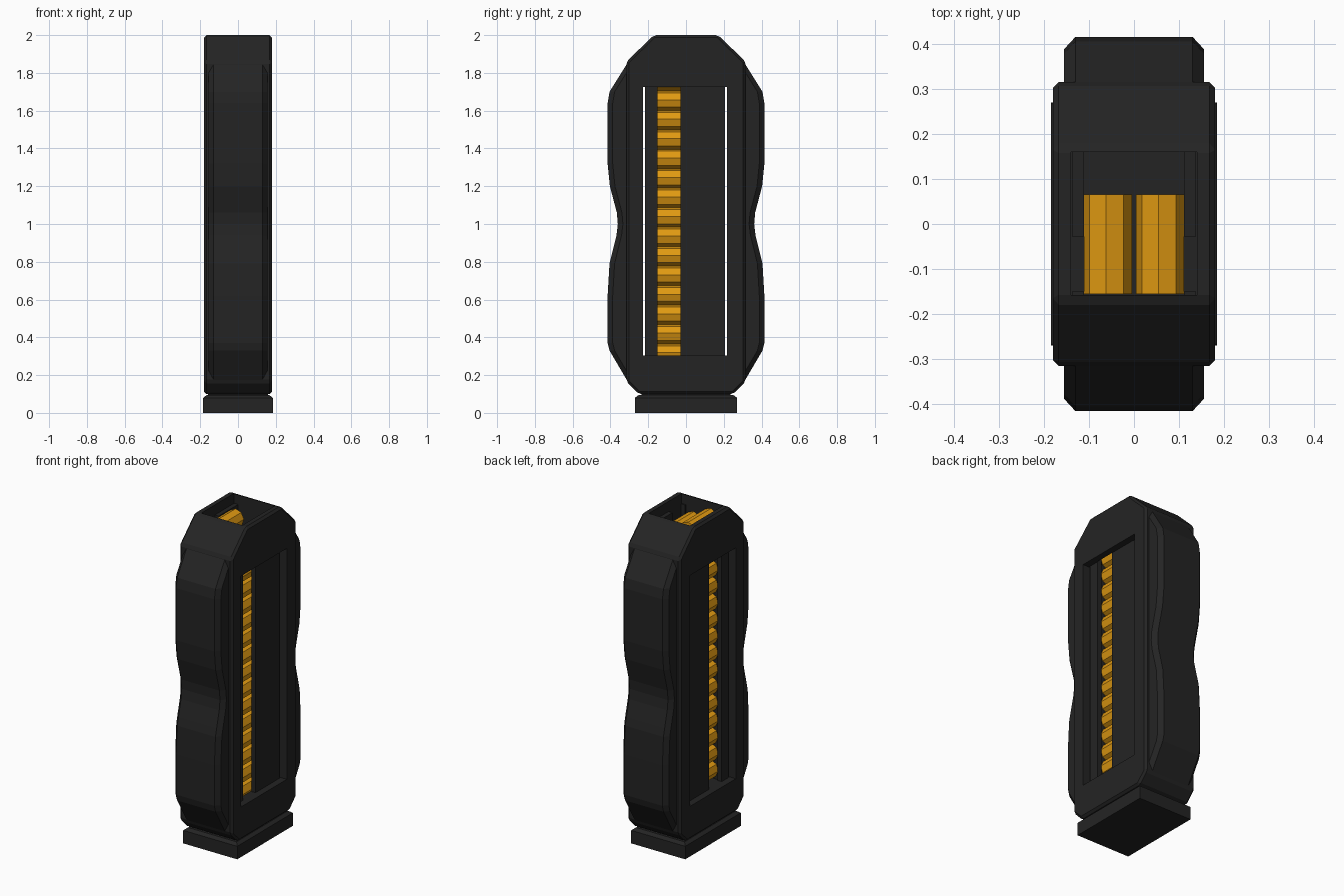
import bpy, bmesh, math

if "Cube" in bpy.data.objects:
    bpy.data.objects.remove(bpy.data.objects["Cube"])


def material(name, rgb):
    m = bpy.data.materials.new(name)
    m.diffuse_color = (*rgb, 1)
    m.use_nodes = True
    m.node_tree.nodes["Principled BSDF"].inputs["Base Color"].default_value = m.diffuse_color
    return m


BLACK = material("matte black", (0.0175, 0.0175, 0.0175))
ORANGE = material("amber", (0.74, 0.32, 0.006))


def add_object(name, bm, mat):
    bmesh.ops.recalc_face_normals(bm, faces=bm.faces)
    me = bpy.data.meshes.new(name)
    bm.to_mesh(me)
    bm.free()
    ob = bpy.data.objects.new(name, me)
    bpy.context.collection.objects.link(ob)
    me.materials.append(mat)
    return ob


def loft(name, rings, mat):
    """Skin a list of equal-length closed rings and cap both ends."""
    bm = bmesh.new()
    loops = [[bm.verts.new(p) for p in ring] for ring in rings]
    n = len(loops[0])
    for a, b in zip(loops, loops[1:]):
        for i in range(n):
            j = (i + 1) % n
            bm.faces.new((a[i], a[j], b[j], b[i]))
    bm.faces.new(loops[0])
    bm.faces.new(loops[-1])
    return add_object(name, bm, mat)


def box(name, x, y, z, mat=BLACK):
    return loft(name, [[(x[0], y[0], h), (x[1], y[0], h), (x[1], y[1], h), (x[0], y[1], h)]
                       for h in z], mat)


def bevel(ob, width):
    m = ob.modifiers.new("bevel", 'BEVEL')
    m.width = width
    m.segments = 1
    m.limit_method = 'ANGLE'


def cut(ob, cutter):
    m = ob.modifiers.new("cut", 'BOOLEAN')
    m.object = cutter
    m.operation = 'DIFFERENCE'
    m.solver = 'EXACT'
    cutter.hide_render = True
    cutter.display_type = 'WIRE'


# Main housing: eight-sided side profile, with side window and top opening
half = [(0.25, 0.10), (0.315, 0.165), (0.315, 1.86), (0.17, 2.0)]
profile = half + [(-y, z) for y, z in reversed(half)]
housing = loft("housing", [[(x, y, z) for y, z in profile] for x in (-0.18, 0.18)], BLACK)
bevel(housing, 0.013)
cut(housing, box("window_cutter", (-0.3, 0.3), (-0.227, 0.217), (0.305, 1.725)))
cut(housing, box("top_opening_cutter", (-0.14, 0.14), (-0.157, 0.16), (1.6, 2.1)))

# Base plate with chamfered top edge, and the neck joining it to the housing
rings = []
for hx, hy, z in [(0.184, 0.27, 0), (0.184, 0.27, 0.08), (0.165, 0.25, 0.095)]:
    rings.append([(-hx, -hy, z), (hx, -hy, z), (hx, hy, z), (-hx, hy, z)])
loft("base_plate", rings, BLACK)
box("base_neck", (-0.16, 0.16), (-0.235, 0.235), (0.09, 0.12))

# Waisted grips at front and back, chamfered along their outer edges
grip = [(0.16, 0.305), (0.33, 0.405), (0.37, 0.415), (0.62, 0.415), (0.79, 0.405),
        (0.84, 0.393), (0.94, 0.368), (1.0, 0.361), (1.06, 0.366), (1.2, 0.403),
        (1.32, 0.415), (1.64, 0.415), (1.7, 0.405), (1.86, 0.305)]
for name, s in (("front_grip", -1), ("back_grip", 1)):
    loft(name, [[(-0.155, s * 0.27, z), (-0.155, s * (y - 0.027), z), (-0.13, s * y, z),
                 (0.13, s * y, z), (0.155, s * (y - 0.027), z), (0.155, s * 0.27, z)]
                for z, y in grip], BLACK)

# Inner tube: end walls plus slotted side walls
TUBE = (0.28, 1.94)
box("tube_front_wall", (-0.138, 0.138), (-0.217, -0.16), TUBE)
box("tube_back_wall", (-0.138, 0.138), (0.16, 0.206), TUBE)
for name, x in (("left", (-0.138, -0.111)), ("right", (0.111, 0.138))):
    box(f"tube_{name}_front_strip", x, (-0.2, -0.15), TUBE)
    box(f"tube_{name}_back_strip", x, (-0.028, 0.19), TUBE)

# Two staggered columns of eight-sided rounds lying front to back
R, PITCH = 0.0535, 0.103
for name, cx, top in (("left_rounds", -0.058, 1.91), ("right_rounds", 0.058, 1.86)):
    for i in range(16):
        cz = top - i * PITCH
        rings = []
        for y in (-0.155, 0.065):
            rings.append([(cx + R * math.cos(math.radians(45 * k + 4)), y,
                           cz + R * math.sin(math.radians(45 * k + 4))) for k in range(8)])
        loft(f"{name}_{i + 1}", rings, ORANGE)
